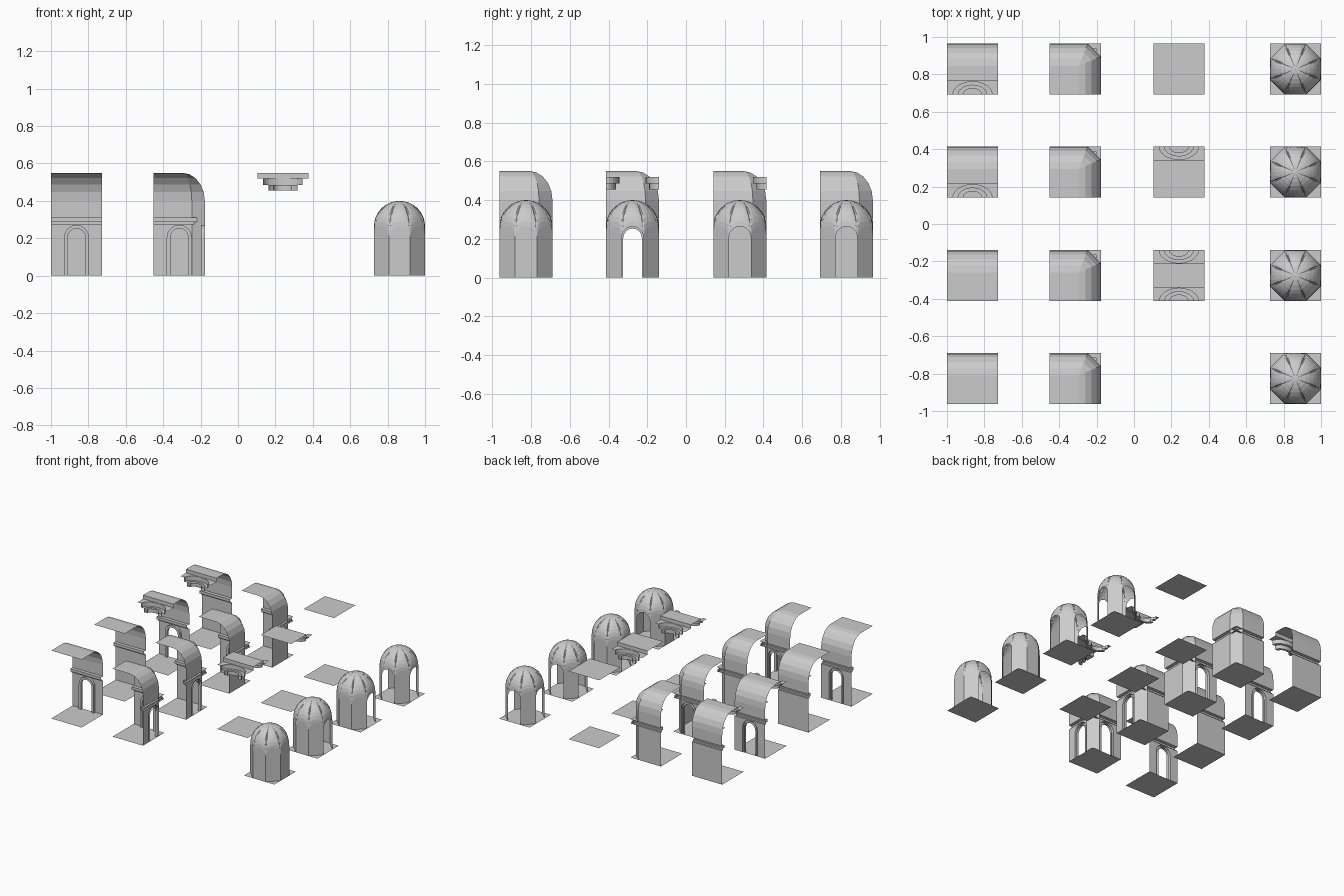
import bpy
from math import sin, cos, pi, sqrt, tan

if "Cube" in bpy.data.objects:
    bpy.data.objects.remove(bpy.data.objects["Cube"])

H = 0.1365      # half a tile
C = 0.067       # half door width, where the corner chamfer starts
TOP = 0.55      # ceiling height
COVE, RISE = 0.12, 0.15
SPRING, M0, M1 = 0.205, 0.275, 0.31

stone = bpy.data.materials.new("stone_grey")
stone.use_nodes = True
stone.diffuse_color = (0.6, 0.6, 0.6, 1)
stone.node_tree.nodes["Principled BSDF"].inputs["Base Color"].default_value = (0.6, 0.6, 0.6, 1)


class Part:
    """Collects faces, placed at a tile centre; swap mirrors back wall to side wall."""
    def __init__(self, name, x, y, swap=False, flip=False):
        self.name, self.x, self.y = name, x, y
        self.swap, self.flip = swap, flip
        self.v, self.f = [], []

    def face(self, *pts):
        n = len(self.v)
        for a, b, z in pts:
            if self.swap:
                a, b = b, a
            if self.flip:
                b = -b
            self.v.append((self.x + a, self.y + b, z))
        self.f.append(tuple(range(n, n + len(pts))))

    def loft(self, row1, row2):
        for i in range(len(row1) - 1):
            self.face(row1[i], row1[i + 1], row2[i + 1], row2[i])

    def done(self):
        me = bpy.data.meshes.new(self.name)
        me.from_pydata(self.v, [], self.f)
        me.materials.append(stone)
        ob = bpy.data.objects.new(self.name, me)
        bpy.context.collection.objects.link(ob)


def arch(w, b, n=8):
    """Door outline from floor to floor."""
    curve = [(-w * cos(pi * i / n), b, SPRING + w * sin(pi * i / n)) for i in range(n + 1)]
    return [(-w, b, 0)] + curve + [(w, b, 0)]


def plane(name, x, y, z, x0=-H, x1=H, y0=-H, y1=H):
    p = Part(name, x, y)
    p.face((x0, y0, z), (x1, y0, z), (x1, y1, z), (x0, y1, z))
    p.done()


# Cove cross-section as inset and height, starting above the moulding
cove = [(0, M1)] + [(COVE * (1 - cos(i * pi / 10)), TOP - RISE + RISE * sin(i * pi / 10))
                    for i in range(6)]


def wall(x, y, door, corner=False, swap=False):
    label = "side" if swap else "back"
    end = lambda d: C - d * tan(pi / 8) if corner else H
    p = Part(label + "_wall", x, y, swap)
    if door:
        outline = arch(C, H)
        p.face((-H, H, 0), (-C, H, 0), (-C, H, M0), (-H, H, M0))
        if not corner:
            p.face((C, H, 0), (H, H, 0), (H, H, M0), (C, H, M0))
        curve = outline[1:-1]
        p.loft(curve, [(a, b, M0) for a, b, z in curve])
    else:
        p.face((-H, H, 0), (end(0), H, 0), (end(0), H, M0), (-H, H, M0))
    p.loft([(-H, H - d, z) for d, z in cove], [(end(d), H - d, z) for d, z in cove])
    p.done()
    # Stepped moulding runs the full tile width
    m = Part(label + "_moulding", x, y, swap)
    prof = [(0, M0), (0.013, M0), (0.013, 0.288), (0.027, 0.288), (0.027, M1), (0, M1)]
    m.loft([(-H, H - d, z) for d, z in prof], [(H, H - d, z) for d, z in prof])
    m.done()
    # Raised door surround
    if door:
        s = Part(label + "_door_surround", x, y, swap)
        rows = [arch(C, H), arch(C, H - 0.02), arch(0.048, H - 0.02), arch(0.048, H)]
        for a, b in zip(rows, rows[1:]):
            s.loft(a, b)
        s.done()


def pendant(x, y, at_back):
    """Beam with stepped half rings hanging along one ceiling edge."""
    p = Part("ceiling_pendant", x, y, flip=at_back)
    n, z0, z1, z2 = 12, 0.52, 0.486, 0.455
    inner = -H + BEAM

    def half(r, z):
        return [(-r * cos(pi * i / n), -H + 0.66 * r * sin(pi * i / n), z) for i in range(n + 1)]

    outer = half(0.105, z0)
    p.face((-H, inner, TOP), (H, inner, TOP), (H, inner, z0), (-H, inner, z0))
    p.loft(outer, [(a, inner, z) for a, b, z in outer])
    for s in (-1, 1):
        p.face((s * H, -H, z0), (s * 0.105, -H, z0), (s * 0.105, inner, z0), (s * H, inner, z0))
    rows = [outer, half(0.105, z1), half(0.077, z1), half(0.077, z2), half(0.05, z2), half(0.05, z1)]
    for a, b in zip(rows, rows[1:]):
        p.loft(a, b)
    p.done()


BEAM = 0.072
ROWS = [0.828, 0.278, -0.276, -0.826]
X_WALL, X_CORNER, X_CEIL, X_DOME = -0.8635, -0.314, 0.24, 0.8635

# Straight wall tiles
for y, door, ring in zip(ROWS, (0, 1, 0, 1), (1, 1, 0, 0)):
    plane("wall_tile_floor", X_WALL, y, 0)
    wall(X_WALL, y, door)
    plane("wall_tile_ceiling", X_WALL, y, TOP, y0=-H + BEAM * ring, y1=H - COVE)
    if ring:
        pendant(X_WALL, y, False)

# Corner tiles with a chamfered, vaulted corner
for y, back, side in zip(ROWS, (0, 1, 0, 1), (0, 0, 1, 1)):
    plane("corner_floor", X_CORNER, y, 0)
    wall(X_CORNER, y, back, True)
    wall(X_CORNER, y, side, True, True)
    plane("corner_ceiling", X_CORNER, y, TOP, x1=H - COVE, y1=H - COVE)
    p = Part("corner_chamfer", X_CORNER, y)
    prof = [(0, 0)] + cove
    k = tan(pi / 8)
    p.loft([(C - k * d, H - d, z) for d, z in prof], [(H - d, C - k * d, z) for d, z in prof])
    p.done()

# Open tiles with floor and ceiling only
for y, front, back in zip(ROWS, (0, 0, 1), (0, 1, 1)):
    plane("open_floor", X_CEIL, y, 0)
    plane("open_ceiling", X_CEIL, y, TOP, y0=-H + BEAM * front, y1=H - BEAM * back)
    if front:
        pendant(X_CEIL, y, False)
    if back:
        pendant(X_CEIL, y, True)

# Domed octagonal tiles; doors are face numbers, even faces point +x, +y, -x, -y
N = 6
for y, doors in zip(ROWS, ((0, 2, 4, 6), (0, 2, 4), (0, 4), (2,))):
    plane("dome_floor", X_DOME, y, 0)
    walls, dome = Part("octagon_walls", X_DOME, y), Part("dome", X_DOME, y)
    half = H * tan(pi / 8)
    for k in range(8):
        ca, sa = cos(k * pi / 4), sin(k * pi / 4)
        rim = []
        for i in range(N + 1):
            t = -cos(pi * i / N)
            rim.append((H * ca - half * t * sa, H * sa + half * t * ca,
                        0.21 + 0.055 * sqrt(max(0, 1 - t * t))))
        if k not in doors:
            walls.loft([(a, b, 0) for a, b, z in rim], rim)
        rings = [[(a * cos(j * pi / 16), b * cos(j * pi / 16), z + (0.4 - z) * sin(j * pi / 16))
                  for a, b, z in rim] for j in range(9)]
        for r1, r2 in zip(rings, rings[1:]):
            dome.loft(r1, r2)
    walls.done()
    dome.done()
